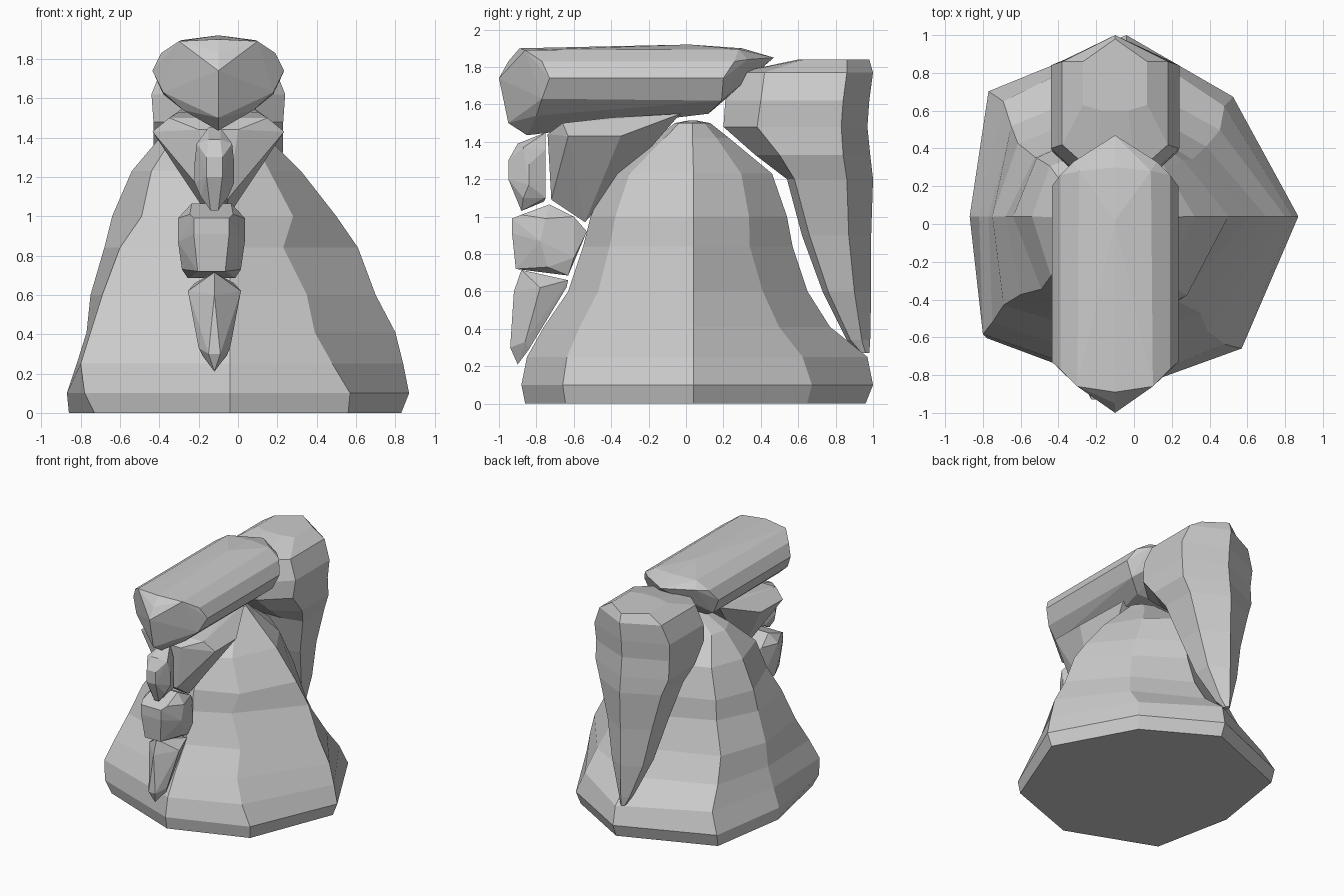
import bpy, bmesh

CX = -0.1  # symmetry plane of the stacked stones


def finish(name, bm):
    bmesh.ops.recalc_face_normals(bm, faces=bm.faces[:])
    me = bpy.data.meshes.new(name)
    bm.to_mesh(me)
    bm.free()
    ob = bpy.data.objects.new(name, me)
    bpy.context.collection.objects.link(ob)
    return ob


def hull(name, pts, cx=CX):
    """Faceted convex stone from half-points (dx, y, z) mirrored about x = cx."""
    bm = bmesh.new()
    for dx, y, z in pts:
        for s in ((1, -1) if dx else (1,)):
            bm.verts.new((cx + s * dx, y, z))
    bmesh.ops.convex_hull(bm, input=bm.verts[:])
    loose = [v for v in bm.verts if not v.link_faces]
    bmesh.ops.delete(bm, geom=loose, context='VERTS')
    bmesh.ops.dissolve_limit(bm, angle_limit=0.05, verts=bm.verts[:], edges=bm.edges[:])
    return finish(name, bm)


def loft(name, rings):
    bm = bmesh.new()
    vs = [[bm.verts.new(p) for p in r] for r in rings]
    n = len(rings[0])
    for a, b in zip(vs, vs[1:]):
        for i in range(n):
            j = (i + 1) % n
            bm.faces.new((a[i], a[j], b[j], b[i]))
    bm.faces.new(vs[0][::-1])
    bm.faces.new(vs[-1])
    return finish(name, bm)


# Eight-sided mound: z, front y, right x, back y, left x,
# front-right corner x, front-left corner x, back corner factor
levels = [
    (0.00, -0.86, 0.83, 0.96, -0.86, 0.56, -0.73, 1.00),
    (0.10, -0.88, 0.87, 1.00, -0.87, 0.57, -0.78, 1.00),
    (0.25, -0.85, 0.84, 0.97, -0.82, 0.48, -0.80, 0.95),
    (0.41, -0.76, 0.80, 0.77, -0.77, 0.39, -0.75, 0.95),
    (0.60, -0.63, 0.70, 0.65, -0.75, 0.35, -0.69, 0.92),
    (0.84, -0.55, 0.61, 0.57, -0.68, 0.23, -0.60, 0.86),
    (1.00, -0.51, 0.50, 0.54, -0.64, 0.28, -0.49, 0.90),
    (1.23, -0.41, 0.32, 0.46, -0.54, 0.16, -0.44, 0.92),
    (1.42, -0.16, 0.13, 0.23, -0.38, 0.06, -0.32, 1.00),
    (1.50, -0.06, 0.05, 0.13, -0.22, 0.02, -0.19, 1.00),
    (1.515, 0.02, -0.04, 0.05, -0.12, -0.05, -0.11, 1.00),
]
rings = []
for z, f, r, b, l, fr, fl, k in levels:
    mx, my = (-0.04, 0.04) if z < 1.3 else ((l + r) / 2, (f + b) / 2)

    def back(x, kx, ky):
        return (mx + (x - mx) * kx * k, my + (b - my) * ky * k, z)
    rings.append([
        (mx, f, z), (fr, my + (f - my) * 0.76, z), (r, my, z), back(r, 0.62, 0.66),
        (mx, b, z), back(l, 0.88, 0.69), (l, my, z), (fl, my + (f - my) * 0.7, z)])
loft("mound_body", rings)

# Hanging rear stone: z, inner y, inner side y, outer side y, back y, half width
rear = [
    (0.27, 0.93, 0.94, 0.96, 0.98, 0.02),
    (0.34, 0.86, 0.88, 0.94, 0.985, 0.05),
    (0.60, 0.73, 0.76, 0.90, 0.99, 0.14),
    (0.90, 0.62, 0.66, 0.87, 0.99, 0.20),
    (1.20, 0.54, 0.58, 0.86, 1.00, 0.28),
    (1.33, 0.37, 0.50, 0.84, 0.985, 0.33),
    (1.48, 0.20, 0.38, 0.83, 0.97, 0.33),
    (1.62, 0.21, 0.40, 0.84, 0.98, 0.34),
    (1.77, 0.27, 0.42, 0.86, 1.00, 0.28),
    (1.84, 0.60, 0.63, 0.86, 0.98, 0.17),
]
loft("rear_stone", [[
    (CX - w * 0.4, a, z), (CX + w * 0.4, a, z), (CX + w, b, z), (CX + w, c, z),
    (CX, d, z), (CX - w, c, z), (CX - w, b, z)] for z, a, b, c, d, w in rear])

# Long capstone resting on top
hull("capstone", [
    (0, -1.0, 1.74), (0, -0.95, 1.83), (0, -0.89, 1.9), (0.2, -0.86, 1.89),
    (0.29, -0.77, 1.83), (0.335, -0.73, 1.74), (0.28, -0.77, 1.63), (0.18, -0.8, 1.54),
    (0, -0.95, 1.5), (0, -0.85, 1.435), (0, 0.02, 1.92), (0.19, 0.28, 1.895),
    (0, 0.3, 1.9), (0, 0.47, 1.85), (0.22, 0.33, 1.84), (0.29, 0.26, 1.83),
    (0.335, 0.2, 1.74), (0.28, 0.19, 1.62), (0.17, 0.12, 1.55)])

# Wedge below the capstone
hull("support_wedge", [
    (0.335, -0.63, 1.43), (0.25, -0.66, 1.5), (0.1, -0.74, 1.44), (0.05, -0.72, 1.09),
    (0.03, -0.54, 0.97), (0.33, -0.35, 1.43), (0.18, -0.03, 1.55), (0.12, -0.42, 1.2),
    (0.2, -0.4, 1.53)])

# Small stones hanging down the front
hull("upper_front_stone", [
    (0.03, -0.75, 1.45), (0.03, -0.9, 1.39), (0.09, -0.87, 1.37), (0.04, -0.95, 1.3),
    (0.04, -0.95, 1.2), (0.1, -0.84, 1.28), (0.1, -0.84, 1.17), (0.06, -0.75, 1.36),
    (0.06, -0.75, 1.1), (0.02, -0.9, 1.09), (0.02, -0.88, 1.03), (0.02, -0.76, 1.08),
    (0.07, -0.87, 1.1)], -0.12)

hull("middle_front_stone", [
    (0.09, -0.93, 0.99), (0.09, -0.93, 0.91), (0.07, -0.91, 0.72), (0.17, -0.75, 0.99),
    (0.17, -0.78, 0.87), (0.11, -0.88, 1.01), (0.1, -0.73, 1.065), (0.13, -0.6, 1.0),
    (0.1, -0.53, 0.92), (0.15, -0.6, 0.78), (0.12, -0.63, 0.685), (0.15, -0.74, 0.73)], -0.135)

hull("lower_front_stone", [
    (0, -0.88, 0.715), (0, -0.92, 0.6), (0.135, -0.78, 0.62), (0.1, -0.63, 0.66),
    (0.09, -0.64, 0.62), (0.03, -0.94, 0.3), (0, -0.9, 0.21), (0.08, -0.86, 0.33),
    (0.06, -0.84, 0.29)], -0.12)
